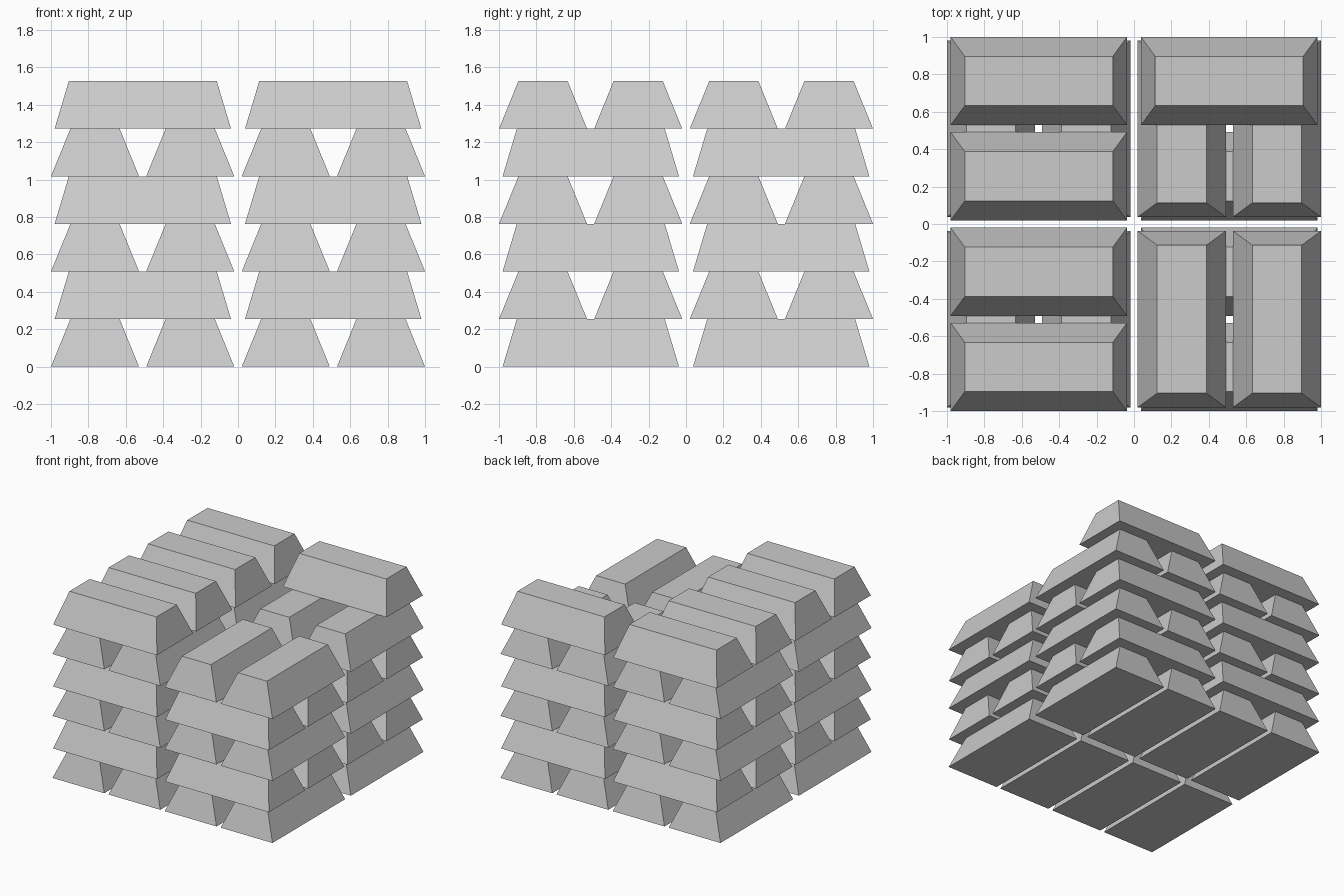
import bpy, bmesh
from mathutils import Matrix, Vector

if "Cube" in bpy.data.objects:
    bpy.data.objects.remove(bpy.data.objects["Cube"])

LENGTH, WIDTH, HEIGHT = 0.943, 0.471, 0.2545   # ingot base size
END_INSET, SIDE_INSET = 0.076, 0.104           # taper towards the top
ROW = (-0.7645, -0.2555, 0.2555, 0.7645)       # centres across the ingots
COLUMN = (-0.509, 0.509)                       # centres along the ingots
LAYERS = 6

# One tapered ingot, long along x, resting on z = 0
ingot_mesh = bpy.data.meshes.new("ingot")
bm = bmesh.new()
bmesh.ops.create_cube(bm, size=1, matrix=Matrix.Translation((0, 0, 0.5)))
for v in bm.verts:
    top = v.co.z > 0.5
    v.co = Vector((v.co.x * (LENGTH - 2 * END_INSET * top),
                   v.co.y * (WIDTH - 2 * SIDE_INSET * top),
                   v.co.z * HEIGHT))
bm.to_mesh(ingot_mesh)
bm.free()

# The same ingot turned to run along y
turned_mesh = ingot_mesh.copy()
turned_mesh.name = "ingot_turned"
turned_mesh.transform(Matrix.Rotation(1.5707963268, 4, 'Z'))


def add_ingot(layer, x, y, mesh):
    ob = bpy.data.objects.new(f"ingot_layer_{layer + 1}", mesh)
    ob.location = (x, y, layer * HEIGHT)
    bpy.context.collection.objects.link(ob)


# Layers alternate direction
for layer in range(LAYERS):
    for along in COLUMN:
        for across in ROW:
            if layer % 2 == 0:
                add_ingot(layer, across, along, turned_mesh)
            # Three ingots are missing from the right front of the top layer
            elif layer < LAYERS - 1 or along < 0 or across == ROW[-1]:
                add_ingot(layer, along, across, ingot_mesh)
